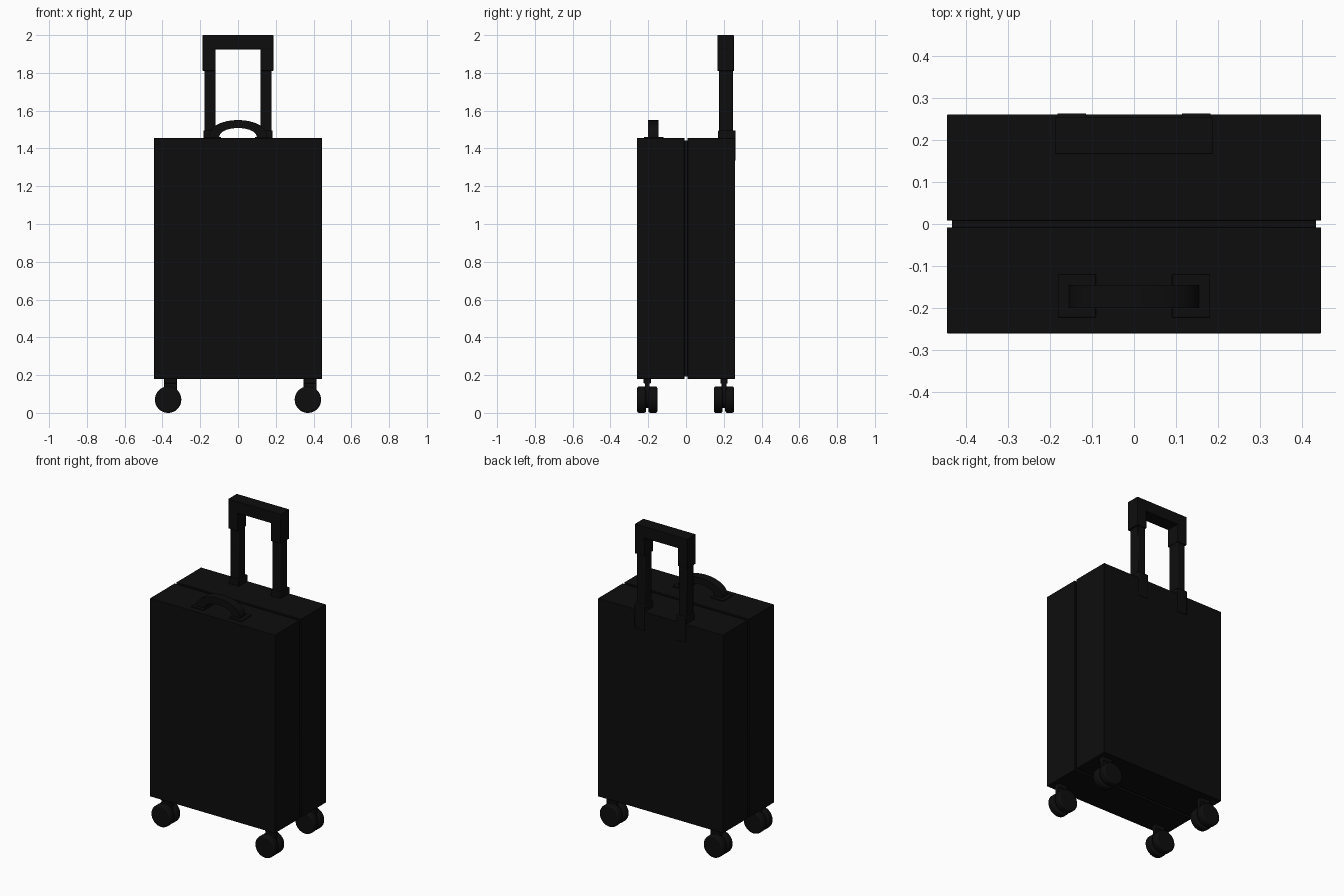
import bpy, bmesh, math

cube = bpy.data.objects.get("Cube")
if cube:
    bpy.data.objects.remove(cube, do_unlink=True)

black = bpy.data.materials.new("matte_black")
black.use_nodes = True
colour = (0.004, 0.004, 0.004, 1)
black.diffuse_color = colour
black.node_tree.nodes["Principled BSDF"].inputs["Base Color"].default_value = colour


def finish(ob, name, bevel=0.0, segments=2):
    ob.name = name
    ob.data.materials.append(black)
    if bevel:
        mod = ob.modifiers.new("soft_edges", "BEVEL")
        mod.width = bevel
        mod.segments = segments
        mod.limit_method = "ANGLE"
    bpy.ops.object.select_all(action="DESELECT")
    ob.select_set(True)
    bpy.context.view_layer.objects.active = ob
    bpy.ops.object.shade_smooth_by_angle(angle=math.radians(35))
    return ob


def box(name, x, y, z, bevel=0.0):
    """Box from its (low, high) limits on each axis."""
    bpy.ops.mesh.primitive_cube_add(size=1)
    ob = bpy.context.object
    for v in ob.data.vertices:
        v.co = [lo + (c + 0.5) * (hi - lo) for c, (lo, hi) in zip(v.co, (x, y, z))]
    return finish(ob, name, bevel)


def disc(name, centre, radius, width, bevel=0.0):
    """Cylinder with its axle along y."""
    bpy.ops.mesh.primitive_cylinder_add(
        vertices=40, radius=radius, depth=width, location=centre,
        rotation=(math.pi / 2, 0, 0))
    return finish(bpy.context.object, name, bevel, 3)


W, D, BOTTOM, TOP = 0.445, 0.26, 0.18, 1.455
GAP, INSET = 0.008, 0.013

# Two half shells with a recessed zip band between them
box("front_shell", (-W, W), (-D, -GAP), (BOTTOM, TOP), 0.003)
box("back_shell", (-W, W), (GAP, D), (BOTTOM, TOP), 0.003)
box("zip_band", (-W + INSET, W - INSET), (-0.02, 0.02),
    (BOTTOM + INSET, TOP - INSET))

# Telescopic handle: sleeves, tubes, corner grips and cross bar
for side, s in (("left", 1), ("right", -1)):
    def span(a, b):
        return tuple(sorted((s * a, s * b)))
    box(side + "_sleeve", span(0.113, 0.183), (0.17, 0.263), (1.335, 1.495), 0.004)
    box(side + "_tube", span(0.12, 0.178), (0.176, 0.248), (1.4, 1.9), 0.006)
    box(side + "_grip", span(0.118, 0.187), (0.166, 0.254), (1.81, 1.93), 0.003)
box("cross_bar", (-0.187, 0.187), (0.166, 0.254), (1.925, 2.0), 0.003)

# Carry handle: an arched strap swept between an outer and an inner curve
bm = bmesh.new()
STEPS = 24
rings = []
for i in range(STEPS + 1):
    a = math.pi * i / STEPS
    c, s = math.cos(a), math.sin(a) ** 0.8
    outer = (0.155 * c, TOP - 0.002 + 0.097 * s)
    inner = (0.1 * c, TOP - 0.002 + 0.055 * s)
    rings.append([bm.verts.new((x, y, z)) for (x, z), y in
                  ((outer, -0.2), (outer, -0.145), (inner, -0.145), (inner, -0.2))])
for r, q in zip(rings, rings[1:]):
    for k in range(4):
        n = (k + 1) % 4
        bm.faces.new((r[k], r[n], q[n], q[k]))
bm.faces.new(rings[0])
bm.faces.new(rings[-1])
bmesh.ops.recalc_face_normals(bm, faces=bm.faces)
mesh = bpy.data.meshes.new("carry_handle")
bm.to_mesh(mesh)
bm.free()
strap = bpy.data.objects.new("carry_handle", mesh)
bpy.context.collection.objects.link(strap)
finish(strap, "carry_handle")
for side, s in (("left", 1), ("right", -1)):
    x = sorted((s * 0.09, s * 0.18))
    box(side + "_carry_mount", x, (-0.222, -0.12), (TOP - 0.01, TOP + 0.006), 0.002)

# Four twin casters, all trailing the same way
for end, y in (("front", -0.205), ("back", 0.201)):
    for side, x in (("left", 0.37), ("right", -0.37)):
        name = end + "_" + side
        for label, off in (("outer", 0.03), ("inner", -0.03)):
            disc(name + "_" + label + "_wheel", (x, y + off, 0.07), 0.07, 0.047, 0.01)
        disc(name + "_hub", (x, y, 0.075), 0.048, 0.03)
        box(name + "_fork", (x - 0.022, x + 0.046), (y - 0.013, y + 0.013),
            (0.08, 0.165), 0.003)
        box(name + "_stem", (x - 0.022, x + 0.046), (y - 0.019, y + 0.019),
            (0.155, 0.185), 0.004)
